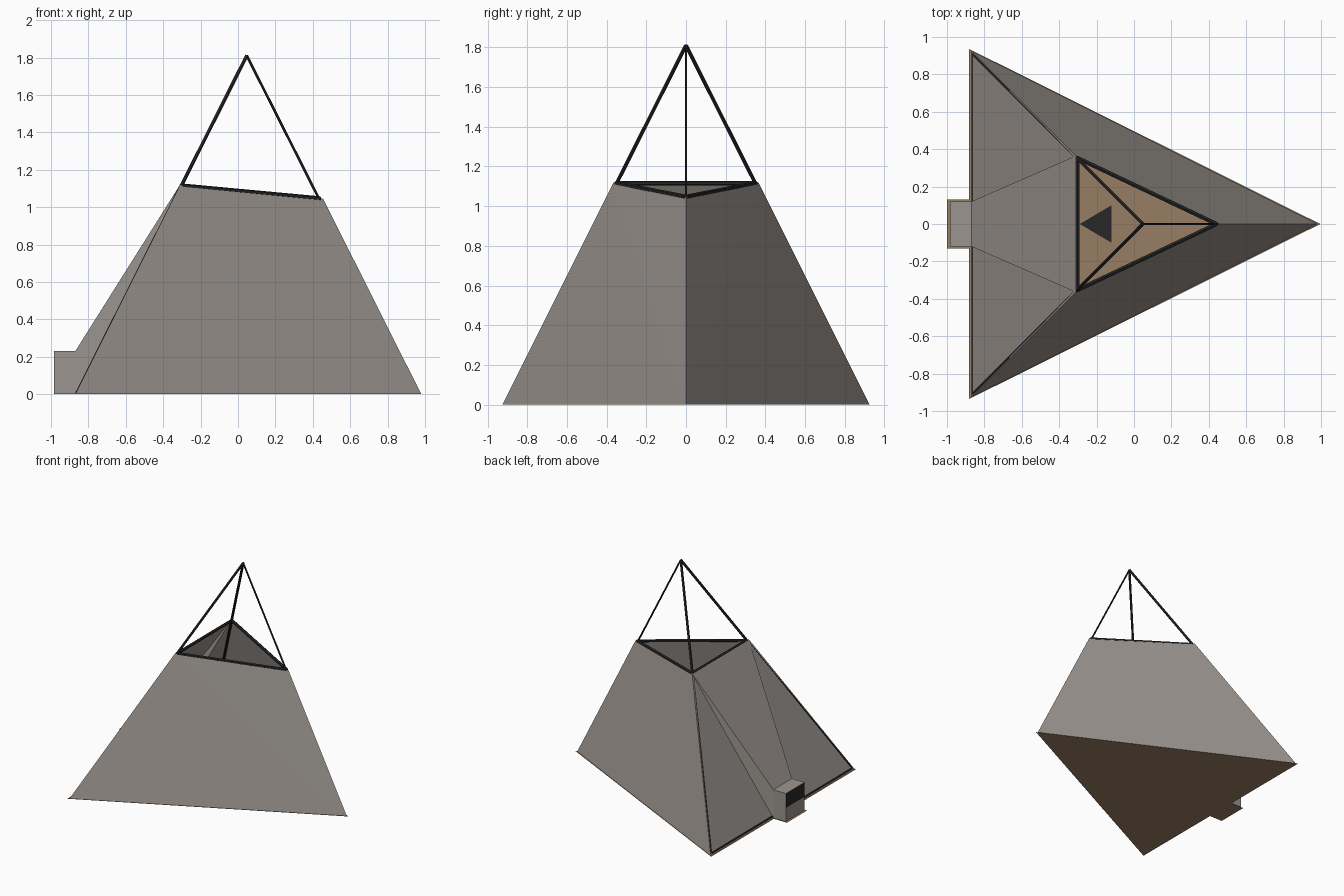
import bpy, math
from mathutils import Vector

if "Cube" in bpy.data.objects:
    bpy.data.objects.remove(bpy.data.objects["Cube"])


def material(name, rgb):
    m = bpy.data.materials.new(name)
    m.diffuse_color = (*rgb, 1)
    m.use_nodes = True
    m.node_tree.nodes["Principled BSDF"].inputs["Base Color"].default_value = m.diffuse_color
    return m


CANVAS = material("warm grey canvas", (0.33, 0.30, 0.275))
FLOOR = material("brown groundsheet", (0.31, 0.205, 0.125))
BLACK = material("black", (0.02, 0.02, 0.02))


def mesh(name, verts, faces, mat):
    me = bpy.data.meshes.new(name)
    me.from_pydata([tuple(v) for v in verts], [], faces)
    me.materials.append(mat)
    ob = bpy.data.objects.new(name, me)
    bpy.context.collection.objects.link(ob)
    return ob


def mirror_y(ob):
    mod = ob.modifiers.new("mirror", 'MIRROR')
    mod.use_axis = (False, True, False)


def rod(name, a, b, r=0.011):
    a, b = Vector(a), Vector(b)
    d = b - a
    bpy.ops.mesh.primitive_cylinder_add(vertices=6, radius=r, depth=d.length,
                                        location=(a + b) / 2)
    ob = bpy.context.object
    ob.rotation_euler = d.to_track_quat('Z', 'Y').to_euler()
    ob.name = name
    ob.data.materials.append(BLACK)


# Canvas walls: right half, mirrored; the rear wall folds out to the tunnel
X0, X1, W, H = -0.87, -0.985, 0.12, 0.23
walls = mesh("canvas_walls", [
    (0.98, 0, 0), (0.455, 0, 1.045), (-0.31, -0.365, 1.12), (X0, -0.925, 0),
    (X0, -W, 0), (X0, -W, H), (X0, 0, H), (-0.31, 0, 1.12),
    (X1, -W, 0), (X1, -W, H), (X1, 0, H)],
    [(0, 1, 2), (0, 2, 3), (3, 2, 4), (4, 2, 5), (5, 2, 7, 6),
     (4, 5, 9, 8), (5, 6, 10, 9)], CANVAS)
mirror_y(walls)

# Entrance: low canvas flap with a dark opening above it
xe = X1 + 0.004
mesh("door_flap", [(xe, -W, 0), (xe, W, 0), (xe, W, 0.11), (xe, -W, 0.11)],
     [(0, 3, 2, 1)], CANVAS)
mesh("door_opening", [(xe, -W, 0.11), (xe, W, 0.11), (xe, W, H), (xe, -W, H)],
     [(0, 3, 2, 1)], BLACK)

# Groundsheet, slightly larger than the walls
mesh("groundsheet", [(0.996, 0, 0), (-0.882, 0.936, 0), (-0.882, 0.13, 0),
                     (-1.0, 0.13, 0), (-1.0, -0.13, 0), (-0.882, -0.13, 0),
                     (-0.882, -0.936, 0)], [tuple(range(7))], FLOOR)

# Dark triangular mat on the floor
mesh("floor_mat", [(-0.29, 0, 0.006), (-0.12, -0.1, 0.006), (-0.12, 0.1, 0.006)],
     [(0, 1, 2)], BLACK)

# Tripod poles, plus rods around the open top and the base
apex = (0.047, 0, 1.81)
base = [(0.955, 0, 0.011), (-0.858, 0.905, 0.011), (-0.858, -0.905, 0.011)]
top = [(0.44, 0, 1.046), (-0.302, 0.352, 1.115), (-0.302, -0.352, 1.115)]
for i in range(3):
    rod("tripod_pole", base[i], apex, 0.007 if i == 0 else 0.01)
    rod("top_rod", top[i], top[(i + 1) % 3], 0.012)
    if i != 1:
        rod("base_rod", base[i], base[(i + 1) % 3], 0.009)
# rear base rod is split by the doorway
for s in (1, -1):
    rod("rear_base_rod", (-0.86, s * 0.905, 0.011), (-0.86, s * 0.12, 0.011), 0.009)
